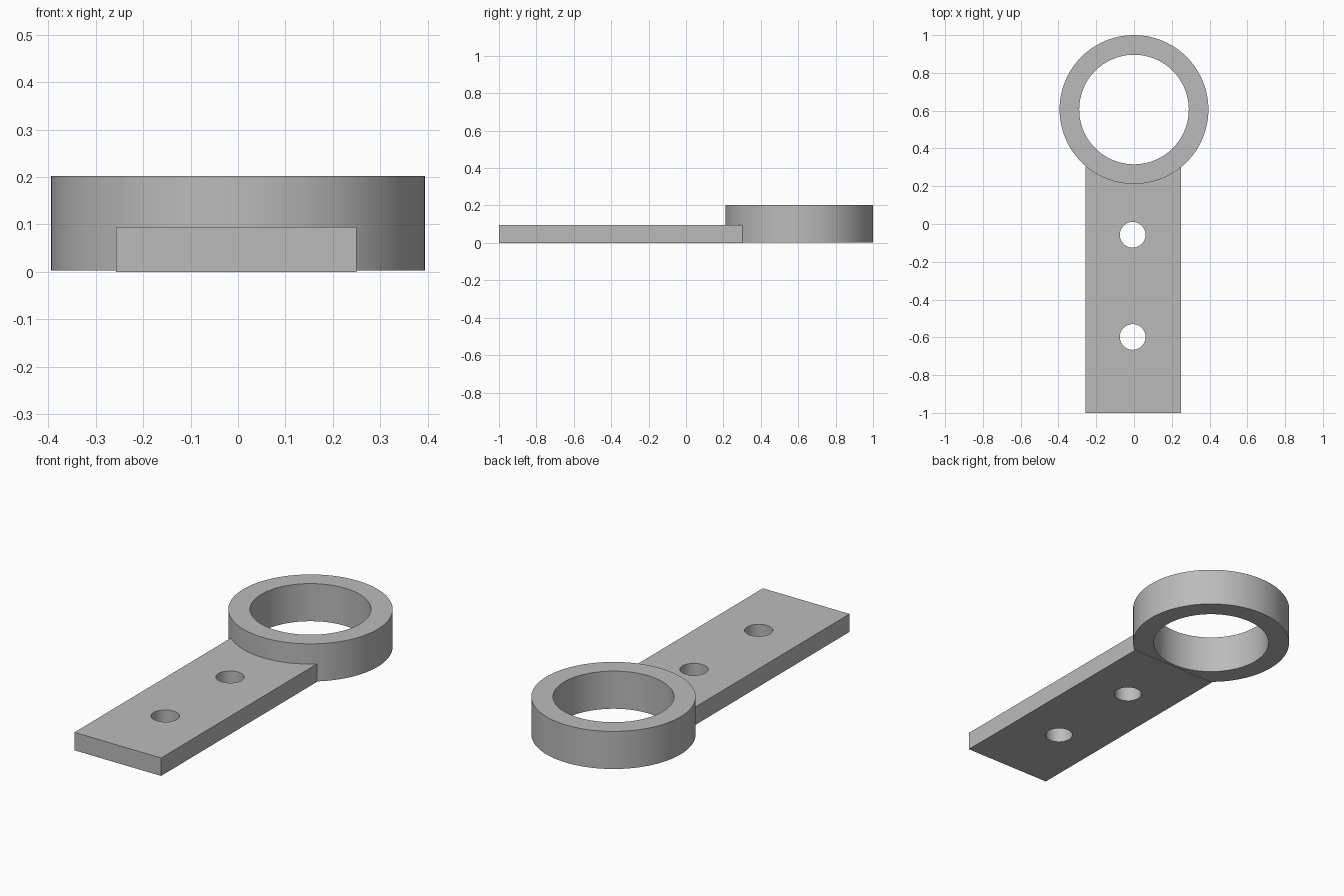
import bpy
import bmesh
import math

cube = bpy.data.objects.get("Cube")
if cube:
    bpy.data.objects.remove(cube, do_unlink=True)

GREY = (0.5, 0.5, 0.5, 1.0)
metal = bpy.data.materials.new("plain grey")
metal.use_nodes = True
metal.diffuse_color = GREY
metal.node_tree.nodes["Principled BSDF"].inputs["Base Color"].default_value = GREY


def shade(obj):
    bpy.ops.object.select_all(action="DESELECT")
    obj.select_set(True)
    bpy.context.view_layer.objects.active = obj
    bpy.ops.object.shade_smooth_by_angle(angle=math.radians(30))


def make_ring(name, centre, outer, inner, bottom, top, sides=96):
    """Spin a rectangular wall section around a vertical axis."""
    bm = bmesh.new()
    section = [(inner, bottom), (outer, bottom), (outer, top), (inner, top)]
    loops = []
    for i in range(sides):
        a = 2 * math.pi * i / sides
        loops.append([bm.verts.new((r * math.cos(a), r * math.sin(a), z)) for r, z in section])
    for i in range(sides):
        here, after = loops[i], loops[(i + 1) % sides]
        for j in range(4):
            k = (j + 1) % 4
            bm.faces.new((here[j], after[j], after[k], here[k]))
    bmesh.ops.recalc_face_normals(bm, faces=bm.faces)
    mesh = bpy.data.meshes.new(name)
    bm.to_mesh(mesh)
    bm.free()
    obj = bpy.data.objects.new(name, mesh)
    obj.location = centre
    bpy.context.collection.objects.link(obj)
    mesh.materials.append(metal)
    shade(obj)
    return obj


# Collar ring at the back, a hair above the plate's underside
make_ring("collar_ring", (0, 0.606, 0), 0.394, 0.29, 0.003, 0.202)

# Flat mounting plate, ending inside the ring wall
x0, x1, y0, y1, thickness = -0.257, 0.25, -1.0, 0.305, 0.095
bpy.ops.mesh.primitive_cube_add(size=1, location=((x0 + x1) / 2, (y0 + y1) / 2, thickness / 2))
plate = bpy.context.object
plate.name = "mounting_plate"
plate.scale = (x1 - x0, y1 - y0, thickness)
bpy.ops.object.transform_apply(location=True, rotation=False, scale=True)
plate.data.materials.append(metal)

# Two screw holes through the plate
for y in (-0.057, -0.598):
    bpy.ops.mesh.primitive_cylinder_add(vertices=48, radius=0.068, depth=0.4, location=(-0.007, y, 0))
    cutter = bpy.context.object
    cutter.name = "hole_cutter"
    cutter.data.materials.append(metal)
    cut = plate.modifiers.new("screw_hole", "BOOLEAN")
    cut.operation = "DIFFERENCE"
    cut.solver = "EXACT"
    cut.object = cutter
    bpy.context.view_layer.objects.active = plate
    bpy.ops.object.modifier_apply(modifier=cut.name)
    bpy.data.objects.remove(cutter, do_unlink=True)
shade(plate)
